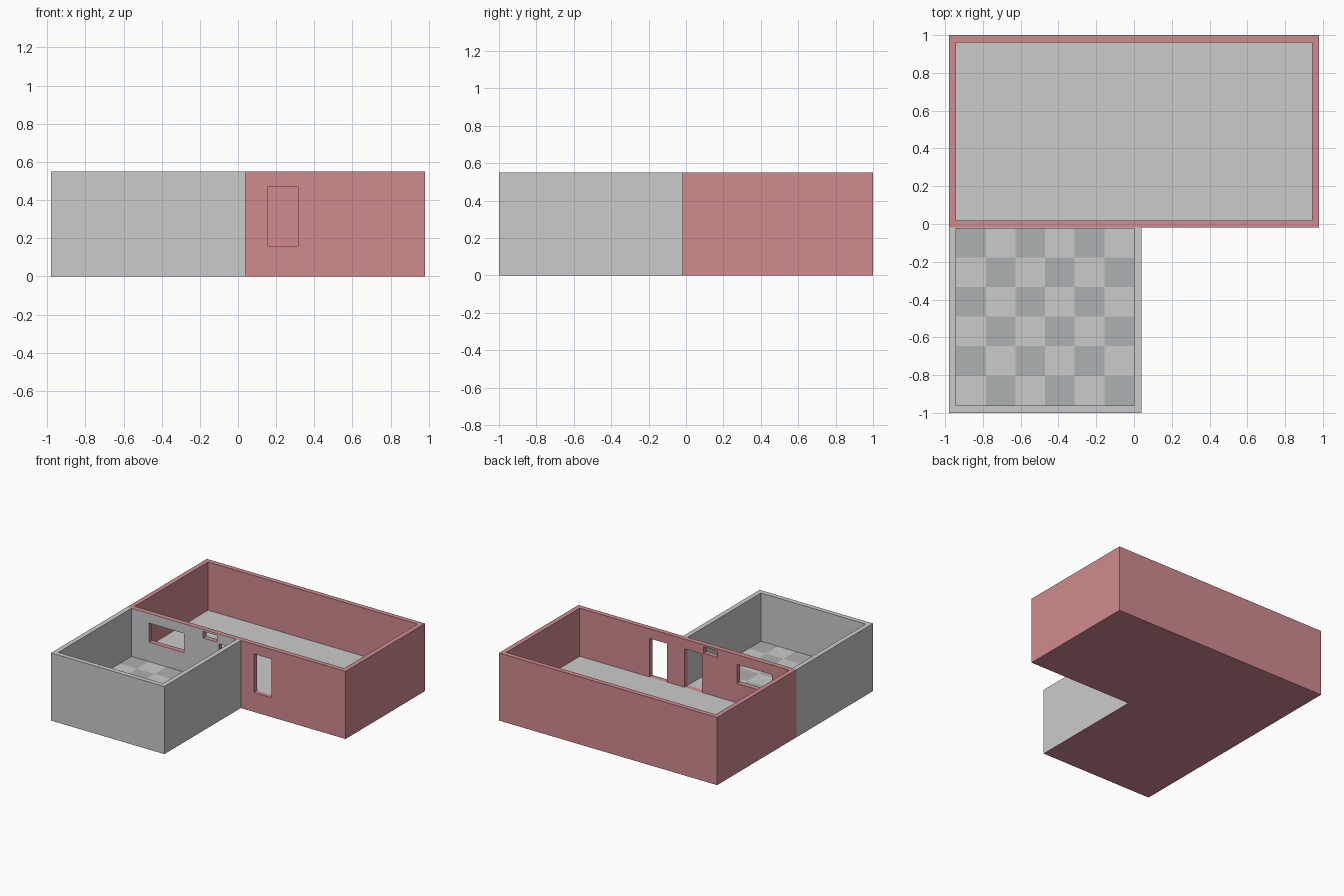
import bpy, bmesh
from mathutils import Vector

if "Cube" in bpy.data.objects:
    bpy.data.objects.remove(bpy.data.objects["Cube"])

U = 2 / 12.75            # one floor tile
W = U / 4                # wall thickness
H = 3.5 * U              # wall height
X = 6 * U                # inner half width of the large room
E = 0.001


def material(name, rgb):
    m = bpy.data.materials.new(name)
    m.diffuse_color = (*rgb, 1)
    m.use_nodes = True
    m.node_tree.nodes["Principled BSDF"].inputs["Base Color"].default_value = m.diffuse_color
    return m


RED = material("red", (0.64, 0.26, 0.28))
GREY = material("wall_grey", (0.62, 0.64, 0.65))
LIGHT = material("floor_light", (0.8, 0.8, 0.8))
DARK = material("tile_dark", (0.42, 0.44, 0.44))


def finish(name, bm, mats):
    me = bpy.data.meshes.new(name)
    bm.to_mesh(me)
    bm.free()
    for m in mats:
        me.materials.append(m)
    ob = bpy.data.objects.new(name, me)
    bpy.context.collection.objects.link(ob)
    return ob


def box(name, lo, hi, *mats):
    lo, hi = Vector(lo), Vector(hi)
    bm = bmesh.new()
    bmesh.ops.create_cube(bm, size=1)
    bmesh.ops.scale(bm, vec=hi - lo, verts=bm.verts)
    bmesh.ops.translate(bm, vec=(lo + hi) / 2, verts=bm.verts)
    bm.normal_update()
    # a second material goes on the underside
    for f in bm.faces:
        if len(mats) > 1 and f.normal.z < -0.9:
            f.material_index = 1
    return finish(name, bm, mats)


def carve(ob, holes):
    for lo, hi in holes:
        cutter = box("cutter", lo, hi)
        cutter.hide_render = True
        mod = ob.modifiers.new("cut", "BOOLEAN")
        mod.operation, mod.solver, mod.object = "DIFFERENCE", "EXACT", cutter
        bpy.context.view_layer.objects.active = ob
        bpy.ops.object.modifier_apply(modifier=mod.name)
        bpy.data.objects.remove(cutter)


def floor(name, x0, x1, y0, y1, nx, ny, mats):
    bm = bmesh.new()
    bmesh.ops.create_grid(bm, x_segments=nx, y_segments=ny, size=0.5)
    bmesh.ops.scale(bm, vec=(x1 - x0, y1 - y0, 1), verts=bm.verts)
    bmesh.ops.translate(bm, vec=((x0 + x1) / 2, (y0 + y1) / 2, U + E), verts=bm.verts)
    for f in bm.faces:
        c = f.calc_center_median()
        i, j = int((c.x - x0) / U), int((c.y - y0) / U)
        f.material_index = (i + j) % len(mats)
    return finish(name, bm, mats)


# openings in the shared wall: x range and z range in tiles
openings = [((x0 * U, -0.08, z0 * U + E), (x1 * U, 0.08, z1 * U)) for x0, x1, z0, z1 in (
    (1, 2, 1, 3),                # outer doorway
    (-1, 0, 1, 3),               # inner doorway
    (-5, -3, 2, 3),              # wide window
    (-1.9, -1.1, 3.05, 3.4),     # small vent
)]

# large room shell
large = box("large_room_walls", (-X - W, -W / 2, 0), (X + W, 1, H), RED)
carve(large, [((-X, W / 2, U), (X, 1 - W, 1))] + openings)
floor("large_room_floor", -X, X, W / 2, 1 - W, 1, 1, [LIGHT])

# small room shell, open toward the shared wall
small = box("small_room_walls", (-X - W, -1, 0), (W, -W / 2, H), GREY, RED)
carve(small, [((-X, -1 + W, U), (0, 0.1, 1))])
floor("small_room_tiles", -X, 0, -1 + W, -W / 2, 6, 6, [LIGHT, DARK])

# grey lining on the small room's side of the shared wall
lining = box("shared_wall_lining", (-X - 0.005, -W / 2 - 0.003, U - 0.005),
             (0.005, -W / 2, H), GREY)
carve(lining, openings[1:])
